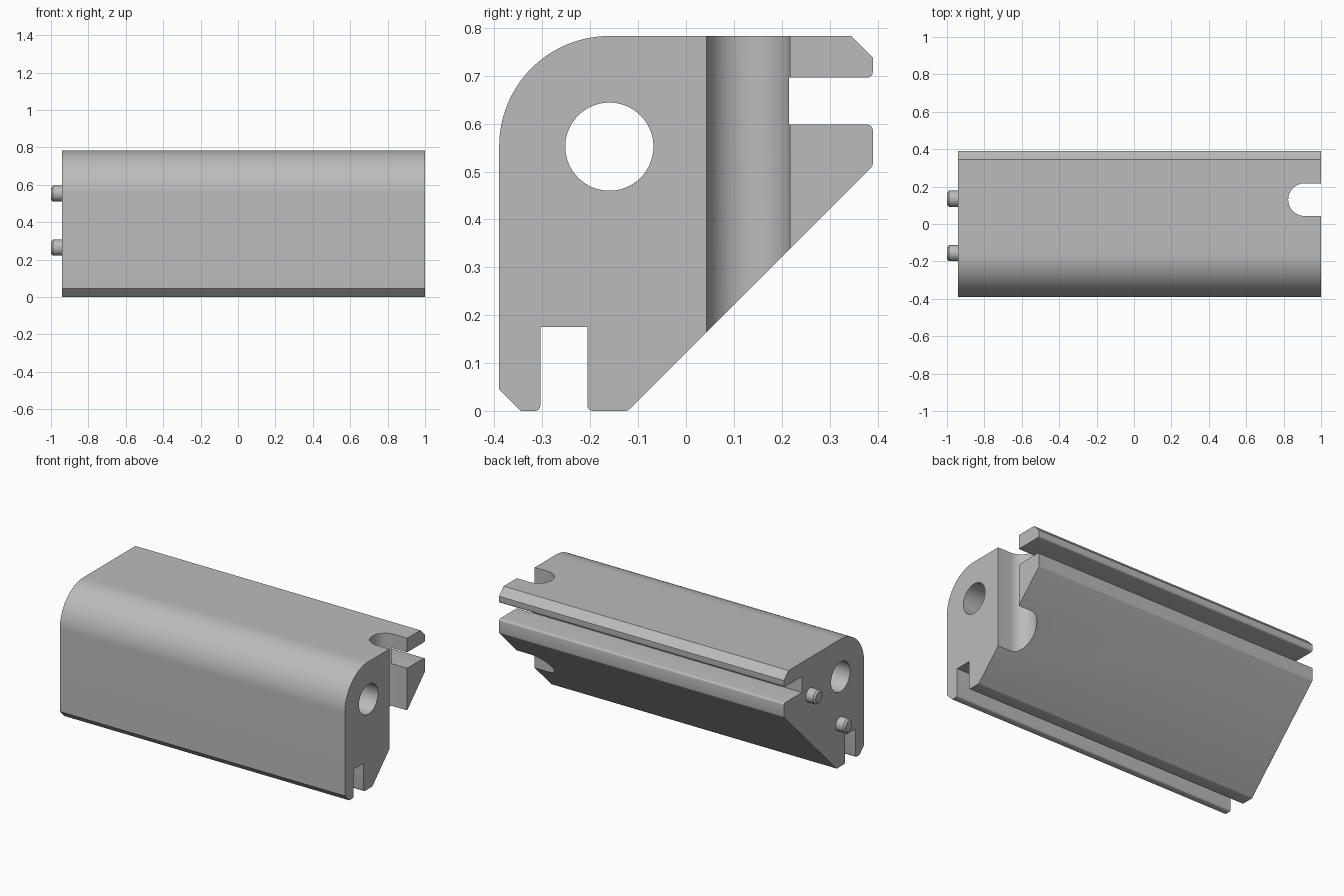
import bpy, bmesh, math
from math import sin, cos, pi, radians
from mathutils import Matrix

default = bpy.data.objects.get("Cube")
if default:
    bpy.data.objects.remove(default, do_unlink=True)

grey = bpy.data.materials.new("plain grey")
grey.use_nodes = True
COLOUR = (0.5, 0.5, 0.5, 1)
grey.diffuse_color = COLOUR
grey.node_tree.nodes["Principled BSDF"].inputs["Base Color"].default_value = COLOUR


def finish(name, bm):
    bmesh.ops.recalc_face_normals(bm, faces=bm.faces)
    mesh = bpy.data.meshes.new(name)
    bm.to_mesh(mesh)
    bm.free()
    mesh.materials.append(grey)
    obj = bpy.data.objects.new(name, mesh)
    bpy.context.collection.objects.link(obj)
    return obj


def prism(name, points, offset):
    """Extrude a closed loop of 3D points along offset."""
    bm = bmesh.new()
    face = bm.faces.new([bm.verts.new(p) for p in points])
    made = bmesh.ops.extrude_face_region(bm, geom=[face])["geom"]
    bmesh.ops.translate(bm, vec=offset, verts=[v for v in made if isinstance(v, bmesh.types.BMVert)])
    return finish(name, bm)


def arc(cx, cy, r, start, end, steps):
    angles = [radians(start + (end - start) * i / steps) for i in range(steps + 1)]
    return [(cx + r * cos(a), cy + r * sin(a)) for a in angles]


def smooth(obj):
    bpy.ops.object.select_all(action="DESELECT")
    obj.select_set(True)
    bpy.context.view_layer.objects.active = obj
    bpy.ops.object.shade_smooth_by_angle(angle=radians(30))


LEFT, RIGHT = -0.94, 1.0    # ends of the body
W, TOP = 0.39, 0.783        # half depth and height
HOLE_Y, HOLE_Z = -0.16, 0.552
LIP, CHAMFER = 0.012, 0.045

# Cross-section in y and z, running clockwise from the bottom front chamfer
profile = [(-W + CHAMFER, 0), (-W, CHAMFER)]
profile += arc(HOLE_Y, TOP - 0.23, 0.23, 180, 90, 32)
profile += [(W - CHAMFER, TOP), (W, TOP - CHAMFER)]
# back slot
profile += arc(W - LIP, 0.696 + LIP, LIP, 0, -90, 4)
profile += [(0.215, 0.696), (0.215, 0.598)]
profile += arc(W - LIP, 0.598 - LIP, LIP, 90, 0, 4)
# sloping underside
profile += arc(W - LIP, 0.517, LIP, 0, -45, 2)
profile += arc(-0.127, LIP, LIP, -45, -90, 2)
# bottom slot
profile += arc(-0.206 + LIP, LIP, LIP, 270, 180, 4)
profile += [(-0.206, 0.175), (-0.304, 0.175)]
profile += arc(-0.304 - LIP, LIP, LIP, 0, -90, 4)
body = prism("body", [(LEFT, y, z) for y, z in profile], (RIGHT - LEFT, 0, 0))

# Lengthwise round hole and upright round-ended notch
hole = prism("hole_cutter", [(LEFT - 0.1, y, z) for y, z in arc(HOLE_Y, HOLE_Z, 0.092, 0, 354.375, 63)], (2.2, 0, 0))
notch_outline = [(1.2, 0.217)] + arc(0.9115, 0.13, 0.087, 90, 270, 32) + [(1.2, 0.043)]
notch = prism("notch_cutter", [(x, y, -0.1) for x, y in notch_outline], (0, 0, 1.1))

bpy.context.view_layer.objects.active = body
for cutter in (hole, notch):
    cutter.hide_render = True
    cut = body.modifiers.new(cutter.name, "BOOLEAN")
    cut.operation = "DIFFERENCE"
    cut.solver = "EXACT"
    cut.object = cutter
    bpy.ops.object.modifier_apply(modifier=cut.name)
    bpy.data.objects.remove(cutter, do_unlink=True)
smooth(body)

# Locating pins with chamfered tips on the left end face
for name, y, z in (("upper_pin", 0.135, 0.553), ("lower_pin", -0.156, 0.264)):
    bm = bmesh.new()
    pin_length = 0.08
    bmesh.ops.create_cone(bm, cap_ends=True, segments=32, radius1=0.043, radius2=0.043, depth=pin_length)
    tip = [e for e in bm.edges if all(v.co.z > 0 for v in e.verts)]
    bmesh.ops.bevel(bm, geom=tip, offset=0.011, segments=1, affect="EDGES")
    place = Matrix.Translation((-1 + pin_length / 2, y, z)) @ Matrix.Rotation(-pi / 2, 4, "Y")
    bmesh.ops.transform(bm, matrix=place, verts=bm.verts)
    smooth(finish(name, bm))
